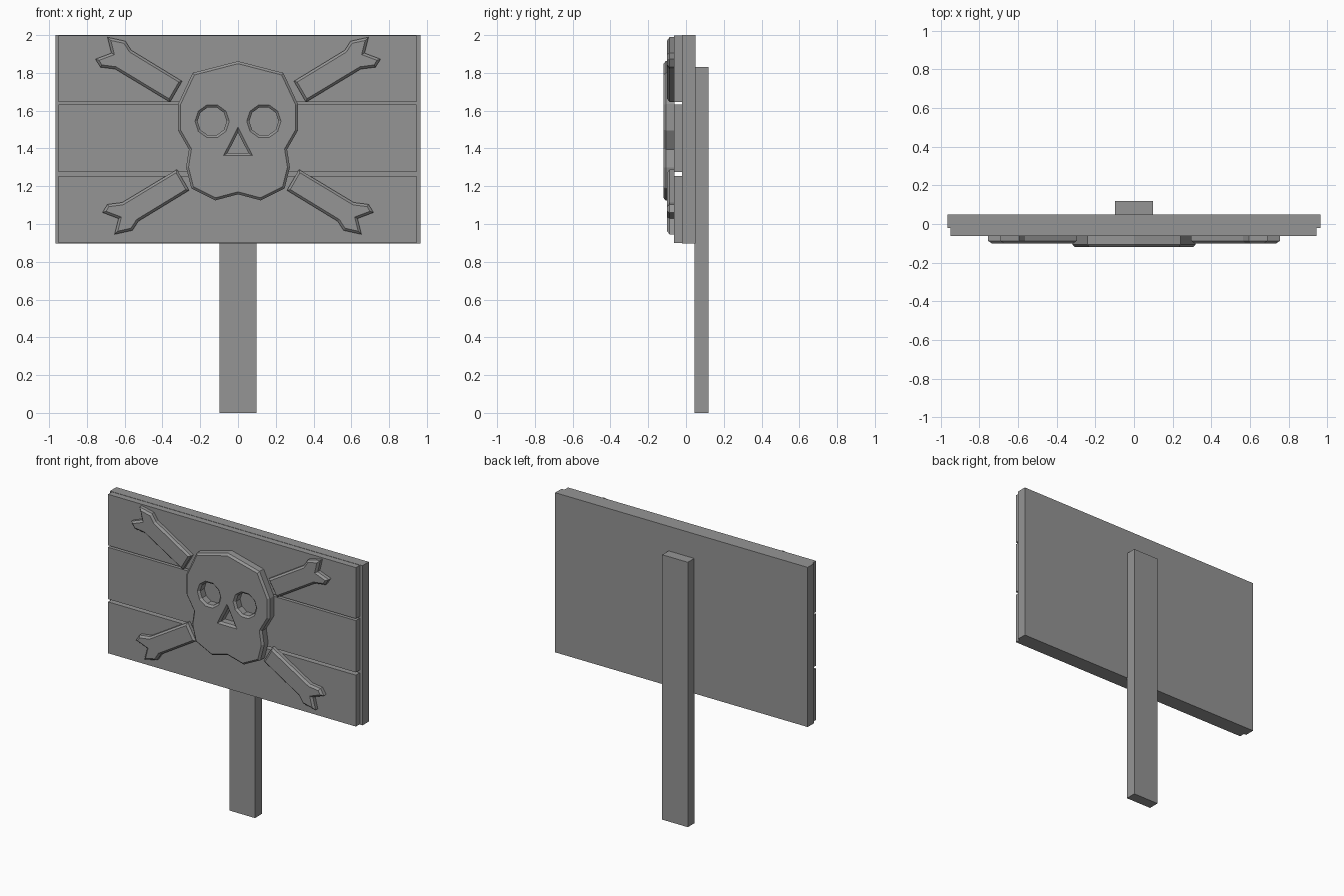
import bpy, bmesh, math
from mathutils import Vector

cube = bpy.data.objects.get("Cube")
if cube:
    bpy.data.objects.remove(cube, do_unlink=True)

grey = bpy.data.materials.new("plain grey")
grey.use_nodes = True
grey.diffuse_color = (0.3, 0.3, 0.3, 1)
grey.node_tree.nodes["Principled BSDF"].inputs["Base Color"].default_value = (0.3, 0.3, 0.3, 1)


def finish(name, bm):
    bmesh.ops.recalc_face_normals(bm, faces=bm.faces)
    mesh = bpy.data.meshes.new(name)
    bm.to_mesh(mesh)
    bm.free()
    mesh.materials.append(grey)
    obj = bpy.data.objects.new(name, mesh)
    bpy.context.collection.objects.link(obj)
    return obj


def box(name, x, y, z):
    bm = bmesh.new()
    bmesh.ops.create_cube(bm, size=1)
    for v in bm.verts:
        v.co = [(a + b) / 2 + c * (b - a) for c, (a, b) in zip(v.co, (x, y, z))]
    return finish(name, bm)


def inset(points, dist):
    """Move a counter-clockwise outline inwards with mitred corners."""
    result = []
    for i, p in enumerate(points):
        a = (p - points[i - 1]).normalized()
        b = (points[(i + 1) % len(points)] - p).normalized()
        na, nb = Vector((-a.y, a.x)), Vector((-b.y, b.x))
        result.append(p + (na + nb) * dist / (1 + na.dot(nb)))
    return result


def plate(name, outline, back, front, holes=(), chamfer=0.013):
    """Upright plate with chamfered front rim and chamfered holes."""
    bm = bmesh.new()
    caps = [[], []]
    for n, loop in enumerate([outline, *holes]):
        pts = [Vector(p) for p in loop]
        area = sum(pts[i - 1].x * p.y - p.x * pts[i - 1].y for i, p in enumerate(pts))
        if area < 0:
            pts.reverse()
        rim = inset(pts, -chamfer if n else chamfer)
        rings = [[bm.verts.new((p.x, y, p.y)) for p in ring]
                 for ring, y in ((pts, back), (pts, front + chamfer), (rim, front))]
        for lower, upper in zip(rings, rings[1:]):
            for i in range(len(pts)):
                bm.faces.new((lower[i - 1], lower[i], upper[i], upper[i - 1]))
        for cap, ring in zip(caps, (rings[0], rings[2])):
            cap += [bm.edges.get((ring[i - 1], ring[i])) for i in range(len(pts))]
    for cap in caps:
        bmesh.ops.triangle_fill(bm, edges=cap, use_beauty=True, normal=(0, -1, 0))
    return finish(name, bm)


# Post, backing board and three planks
box("post", (-0.098, 0.098), (0.045, 0.12), (0, 1.83))
box("backing_board", (-0.965, 0.965), (-0.02, 0.05), (0.897, 2))
for name, z in (("bottom", (0.9, 1.255)), ("middle", (1.274, 1.632)), ("top", (1.645, 1.998))):
    box(name + "_plank", (-0.95, 0.945), (-0.063, -0.02), z)

# Skull with eye and nose openings
half = [(0.24, 1.80), (0.318, 1.634), (0.318, 1.496), (0.26, 1.395),
        (0.275, 1.30), (0.247, 1.188), (0.12, 1.125)]
skull = [(0, 1.862)] + half + [(0, 1.157)] + [(-x, z) for x, z in reversed(half)]
holes = [[(side * 0.137 + 0.077 * math.cos(i * math.tau / 10),
           1.544 + 0.077 * math.sin(i * math.tau / 10)) for i in range(10)]
         for side in (-1, 1)]
holes.append([(0, 1.485), (-0.055, 1.376), (0.055, 1.376)])
plate("skull", skull, -0.062, -0.12, holes)

# Four crossed bone ends, mirrored from one outline
bone = [(0.296, 1.756), (0.565, 1.92), (0.596, 1.968), (0.691, 1.989), (0.67, 1.905),
        (0.755, 1.873), (0.728, 1.83), (0.65, 1.82), (0.36, 1.645)]
lower = [(x - 0.037, 2.934 - z) for x, z in bone]
for side, s in (("left", 1), ("right", -1)):
    for level, shape in (("upper", bone), ("lower", lower)):
        plate(f"{level}_{side}_bone", [(s * x, z) for x, z in shape], -0.062, -0.1)
